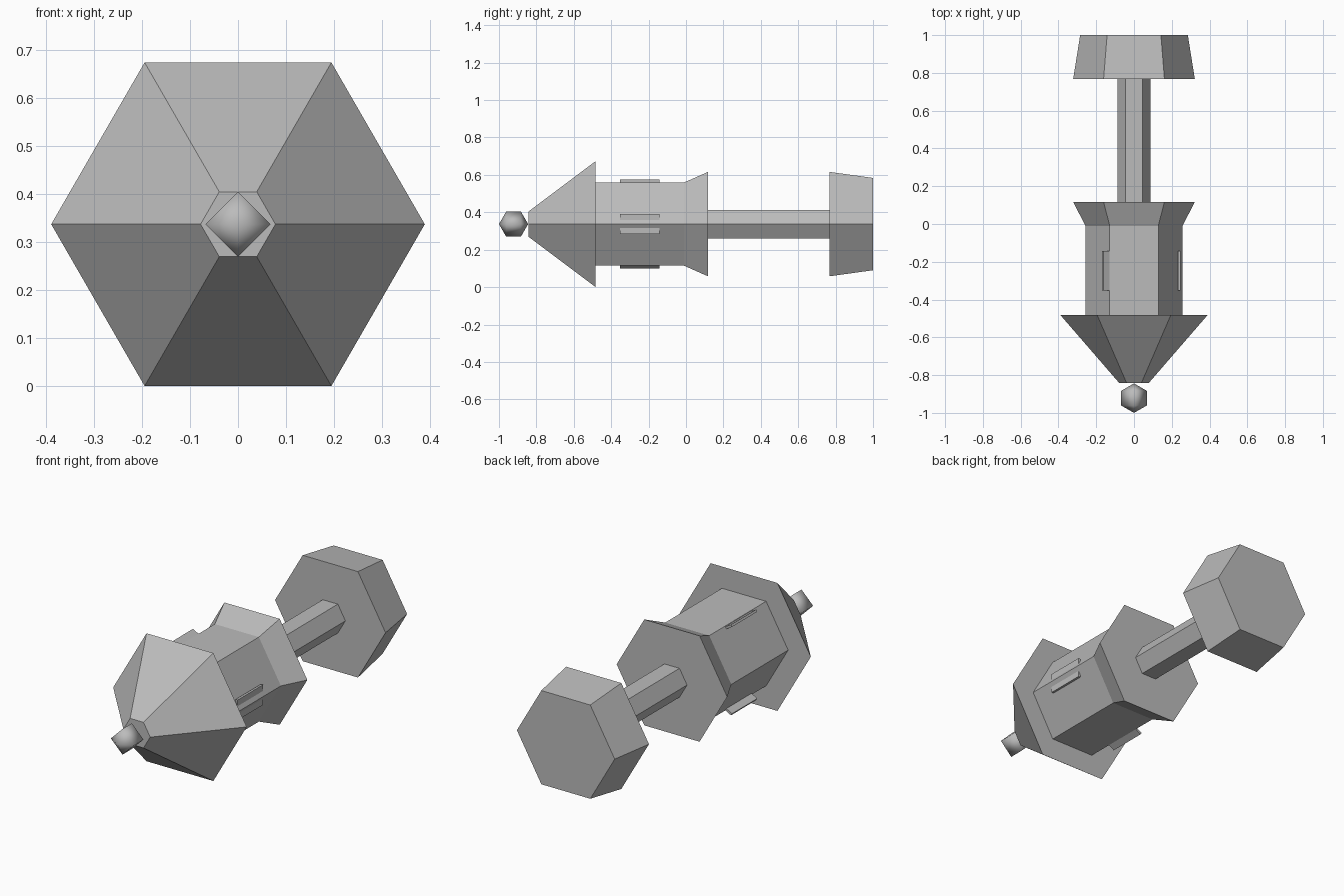
import bpy, bmesh, math
from mathutils import Matrix, Vector

if "Cube" in bpy.data.objects:
    bpy.data.objects.remove(bpy.data.objects["Cube"])

AXIS_Z = 0.337                      # height of the long axis

grey = bpy.data.materials.new("plain_grey")
grey.diffuse_color = (0.5, 0.5, 0.5, 1)
grey.use_nodes = True
grey.node_tree.nodes["Principled BSDF"].inputs["Base Color"].default_value = grey.diffuse_color


def finish(name, bm, smooth=False):
    bmesh.ops.recalc_face_normals(bm, faces=bm.faces[:])
    mesh = bpy.data.meshes.new(name)
    bm.to_mesh(mesh)
    bm.free()
    mesh.materials.append(grey)
    for p in mesh.polygons:
        p.use_smooth = smooth
    ob = bpy.data.objects.new(name, mesh)
    ob.location.z = AXIS_Z
    bpy.context.collection.objects.link(ob)
    return ob


def turned(name, profile, sides=6, smooth=False):
    """Closed solid along y from (y, radius) pairs; corners point to +x and -x."""
    bm = bmesh.new()
    rings = []
    for y, r in profile:
        angles = [2 * math.pi * i / sides for i in range(sides)]
        rings.append([bm.verts.new((r * math.cos(a), y, r * math.sin(a))) for a in angles])
    for a, b in zip(rings, rings[1:]):
        for i in range(sides):
            j = (i + 1) % sides
            bm.faces.new((a[i], a[j], b[j], b[i]))
    for ring, (y, r) in ((rings[0], profile[0]), (rings[-1], profile[-1])):
        if r > 0:
            bm.faces.new(ring)
    bmesh.ops.remove_doubles(bm, verts=bm.verts[:], dist=1e-5)
    return finish(name, bm, smooth)


# nose ball: four-sided, smooth shaded
R, C = 0.078, -0.922
turned("nose_ball", [(C - R, 0), (C - R / 2, R * 0.866),
                     (C + R / 2, R * 0.866), (C + R, 0)], 4, True)

# hexagonal parts along the axis
turned("nose_cone", [(-0.842, 0.078), (-0.483, 0.389)])
turned("body", [(-0.483, 0.257), (-0.01, 0.257), (0.117, 0.322)])
turned("shaft", [(0.117, 0.088), (0.768, 0.088)])
turned("tail_block", [(0.768, 0.322), (1.0, 0.285)])

# three thin plates on alternate body corners; the left two tilt outward past the corner
for i, deg in enumerate((0, 120, 240)):
    a = math.radians(deg)
    bm = bmesh.new()
    pos = Vector((0.239 * math.cos(a), -0.247, 0.239 * math.sin(a)))
    bmesh.ops.create_cube(bm, size=1, matrix=Matrix.Translation(pos)
                          @ Matrix.Rotation(a, 4, 'Y')
                          @ Matrix.Diagonal((0.012, 0.21, 0.106, 1)))
    finish(f"side_plate_{i + 1}", bm)
